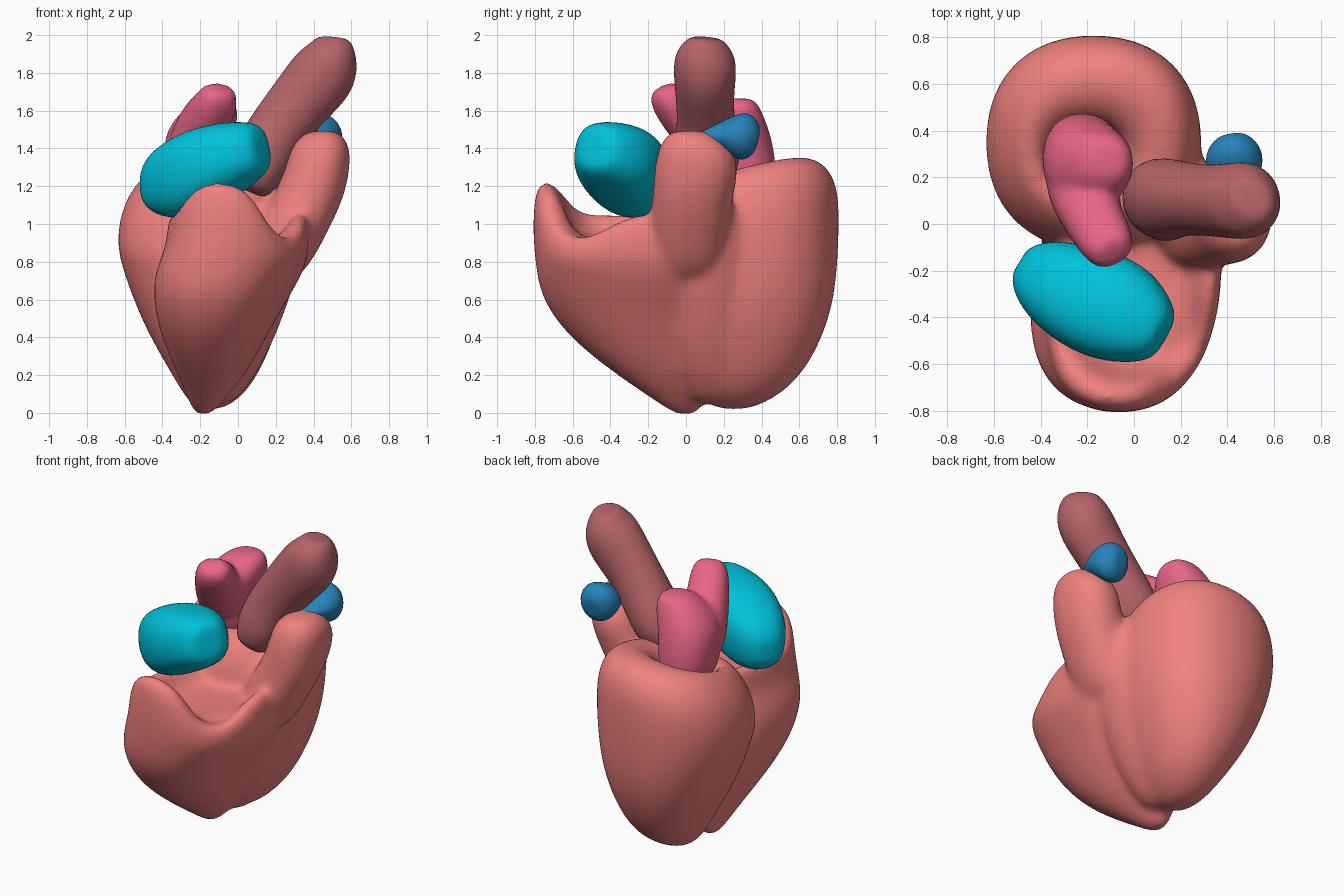
import bpy, bmesh, math
from mathutils import Vector

N = 20
ANG = [2 * math.pi * i / N for i in range(N)]


def power(v, p):
    return math.copysign(abs(v) ** p, v)


def flat_ring(x0, x1, y0, y1, z, shear=0.0, p=0.9):
    """Horizontal rounded ring from its bounds; z is a number or a function (angle, x, y)."""
    cx, cy, rx, ry = (x0 + x1) / 2, (y0 + y1) / 2, (x1 - x0) / 2, (y1 - y0) / 2
    out = []
    for a in ANG:
        dx, dy = rx * power(math.cos(a), p), ry * power(math.sin(a), p)
        x, y = cx + dx + shear * dy, cy + dy
        out.append(Vector((x, y, z(a, x, y) if callable(z) else z)))
    return out


def tube_rings(path, p=1.0):
    """Rings across a path of (x, y, z, side radius, up radius)."""
    pts = [Vector(q[:3]) for q in path]
    rings = []
    for i, q in enumerate(path):
        t = (pts[min(i + 1, len(pts) - 1)] - pts[max(i - 1, 0)]).normalized()
        u = t.cross(Vector((0, 0, 1))).normalized()
        v = u.cross(t)
        rings.append([pts[i] + u * q[3] * power(math.cos(a), p) + v * q[4] * power(math.sin(a), p)
                      for a in ANG])
    return rings


def build(name, lofts, color, voxel=None, soften=10):
    """Skin each stack of rings, round it, and fuse the stacks if voxel is set."""
    bm = bmesh.new()
    for rings in lofts:
        vs = [[bm.verts.new(p) for p in r] for r in rings]
        for a, b in zip(vs, vs[1:]):
            for i in range(N):
                j = (i + 1) % N
                bm.faces.new((a[i], a[j], b[j], b[i]))
        for cap in (vs[0], vs[-1]):
            bmesh.ops.poke(bm, faces=[bm.faces.new(cap)])
    bmesh.ops.recalc_face_normals(bm, faces=bm.faces)
    for f in bm.faces:
        f.smooth = True
    me = bpy.data.meshes.new(name)
    bm.to_mesh(me)
    bm.free()
    ob = bpy.data.objects.new(name, me)
    bpy.context.collection.objects.link(ob)
    sub = ob.modifiers.new("round", 'SUBSURF')
    sub.levels = sub.render_levels = 2
    if voxel:
        r = ob.modifiers.new("fuse", 'REMESH')
        r.mode, r.voxel_size, r.use_smooth_shade = 'VOXEL', voxel, True
        s = ob.modifiers.new("soften", 'SMOOTH')
        s.factor, s.iterations = 0.5, soften
    mat = bpy.data.materials.new(name + "_colour")
    mat.diffuse_color = (*color, 1)
    me.materials.append(mat)
    return ob


# Left ventricle: thick-walled cup with a tilted rim
def lv_z(base):
    return lambda a, x, y: base + 0.10 * (x + 0.17) + 0.24 * (y - 0.35)

left_cup = [
    flat_ring(-0.22, -0.08, 0.16, 0.34, 0.02),
    flat_ring(-0.28, 0.02, 0.08, 0.48, 0.08),
    flat_ring(-0.35, 0.11, 0.02, 0.62, 0.2),
    flat_ring(-0.47, 0.20, -0.06, 0.73, 0.4),
    flat_ring(-0.56, 0.26, -0.11, 0.79, 0.6),
    flat_ring(-0.63, 0.29, -0.12, 0.81, 0.8),
    flat_ring(-0.65, 0.30, -0.12, 0.82, lv_z(0.97)),
    flat_ring(-0.62, 0.28, -0.10, 0.80, lv_z(1.13)),
    flat_ring(-0.54, 0.22, -0.03, 0.72, lv_z(1.25)),
    flat_ring(-0.46, 0.11, 0.06, 0.59, lv_z(1.30)),
    flat_ring(-0.39, 0.00, 0.13, 0.47, lv_z(1.26)),
    flat_ring(-0.35, -0.05, 0.16, 0.42, lv_z(1.14)),
    flat_ring(-0.34, -0.05, 0.16, 0.44, 0.8),
    flat_ring(-0.24, -0.06, 0.24, 0.42, 0.5),
]


# Right ventricle: open cup with a tall front flap
def rim(a):
    d = math.degrees(a) % 360
    flap = math.exp(-((d - 263) / 36) ** 4)
    side = math.exp(-((d - 324) / 42) ** 2)
    return 1.05 + 0.17 * flap - 0.13 * side * (1 - flap)

def rv_z(k):
    return lambda a, x, y: 0.7 + (rim(a) - 0.7) * k

def rv_top(s, z):
    return flat_ring(-0.37 * s, 0.37 * s, -0.30 - 0.51 * s, -0.30 + 0.49 * s, z, 0.12, 0.86)

right_cup = [
    flat_ring(-0.23, -0.14, -0.06, 0.06, -0.01),
    flat_ring(-0.27, -0.06, -0.19, 0.12, 0.08),
    flat_ring(-0.32, 0.04, -0.37, 0.15, 0.2, 0.05),
    flat_ring(-0.41, 0.15, -0.63, 0.18, 0.4, 0.08),
    flat_ring(-0.45, 0.26, -0.77, 0.2, 0.6, 0.1, 0.88),
    flat_ring(-0.44, 0.35, -0.80, 0.2, 0.75, 0.12, 0.86),
    rv_top(1.02, rv_z(0.5)),
    rv_top(1.0, rv_z(0.87)),
    rv_top(0.95, rv_z(1.01)),
    rv_top(0.82, rv_z(1.02)),
    rv_top(0.71, rv_z(0.85)),
    rv_top(0.6, 0.93),
    rv_top(0.3, 0.92),
]
outflow = [
    flat_ring(-0.02, 0.34, -0.19, 0.20, 0.7),
    flat_ring(0.08, 0.475, -0.20, 0.23, 0.95),
    flat_ring(0.19, 0.57, -0.18, 0.25, 1.15),
    flat_ring(0.25, 0.595, -0.17, 0.29, 1.3),
    flat_ring(0.27, 0.60, -0.15, 0.24, 1.41),
    flat_ring(0.36, 0.54, -0.09, 0.12, 1.495),
]
# Wedge that fills the groove between the two cups
groove_fill = [
    flat_ring(-0.20, -0.02, 0.02, 0.26, 0.05),
    flat_ring(-0.14, 0.10, -0.04, 0.30, 0.2),
    flat_ring(-0.10, 0.20, -0.09, 0.32, 0.4),
    flat_ring(-0.05, 0.31, -0.12, 0.34, 0.7),
    flat_ring(0.0, 0.36, -0.12, 0.34, 0.95),
    flat_ring(0.1, 0.36, -0.05, 0.3, 1.12),
]
build("ventricles", [left_cup, right_cup, outflow, groove_fill], (0.86, 0.22, 0.21), 0.02, 18)

# Right atrium
build("right_atrium", [tube_rings([
    (-0.49, -0.16, 1.20, 0.07, 0.08),
    (-0.44, -0.19, 1.20, 0.14, 0.16),
    (-0.33, -0.26, 1.22, 0.20, 0.215),
    (-0.18, -0.33, 1.30, 0.235, 0.22),
    (-0.03, -0.39, 1.36, 0.225, 0.19),
    (0.08, -0.46, 1.40, 0.155, 0.15),
    (0.125, -0.485, 1.41, 0.10, 0.11),
], 0.82)], (0.0, 0.54, 0.71))

# Left atrium: two horns on a shared base
build("left_atrium", [
    tube_rings([(-0.24, 0.24, 1.28, 0.15, 0.14), (-0.22, 0.14, 1.42, 0.155, 0.14),
                (-0.18, 0.03, 1.54, 0.13, 0.14), (-0.11, -0.09, 1.65, 0.12, 0.10),
                (-0.09, -0.13, 1.72, 0.085, 0.07)], 0.85),
    [flat_ring(-0.38, -0.05, 0.10, 0.48, 1.15),
     flat_ring(-0.40, -0.05, 0.08, 0.48, 1.33),
     flat_ring(-0.39, -0.02, 0.06, 0.45, 1.48),
     flat_ring(-0.32, 0.01, 0.10, 0.41, 1.58),
     flat_ring(-0.22, -0.02, 0.18, 0.37, 1.665)],
], (0.80, 0.13, 0.24), 0.018, 8)

# Aorta
build("aorta", [tube_rings([
    (0.05, 0.04, 1.17, 0.12, 0.10), (0.10, 0.11, 1.31, 0.21, 0.17),
    (0.20, 0.11, 1.48, 0.16, 0.165), (0.32, 0.10, 1.64, 0.15, 0.165),
    (0.455, 0.10, 1.79, 0.17, 0.19), (0.50, 0.10, 1.90, 0.165, 0.15),
    (0.51, 0.11, 1.985, 0.11, 0.09),
])], (0.47, 0.13, 0.14))

# Pulmonary artery stub
build("pulmonary_artery", [tube_rings([
    (0.43, 0.03, 1.455, 0.02, 0.015), (0.43, 0.12, 1.465, 0.07, 0.04),
    (0.43, 0.22, 1.47, 0.12, 0.09), (0.43, 0.31, 1.465, 0.13, 0.145),
    (0.42, 0.38, 1.45, 0.07, 0.08),
])], (0.02, 0.23, 0.50))
